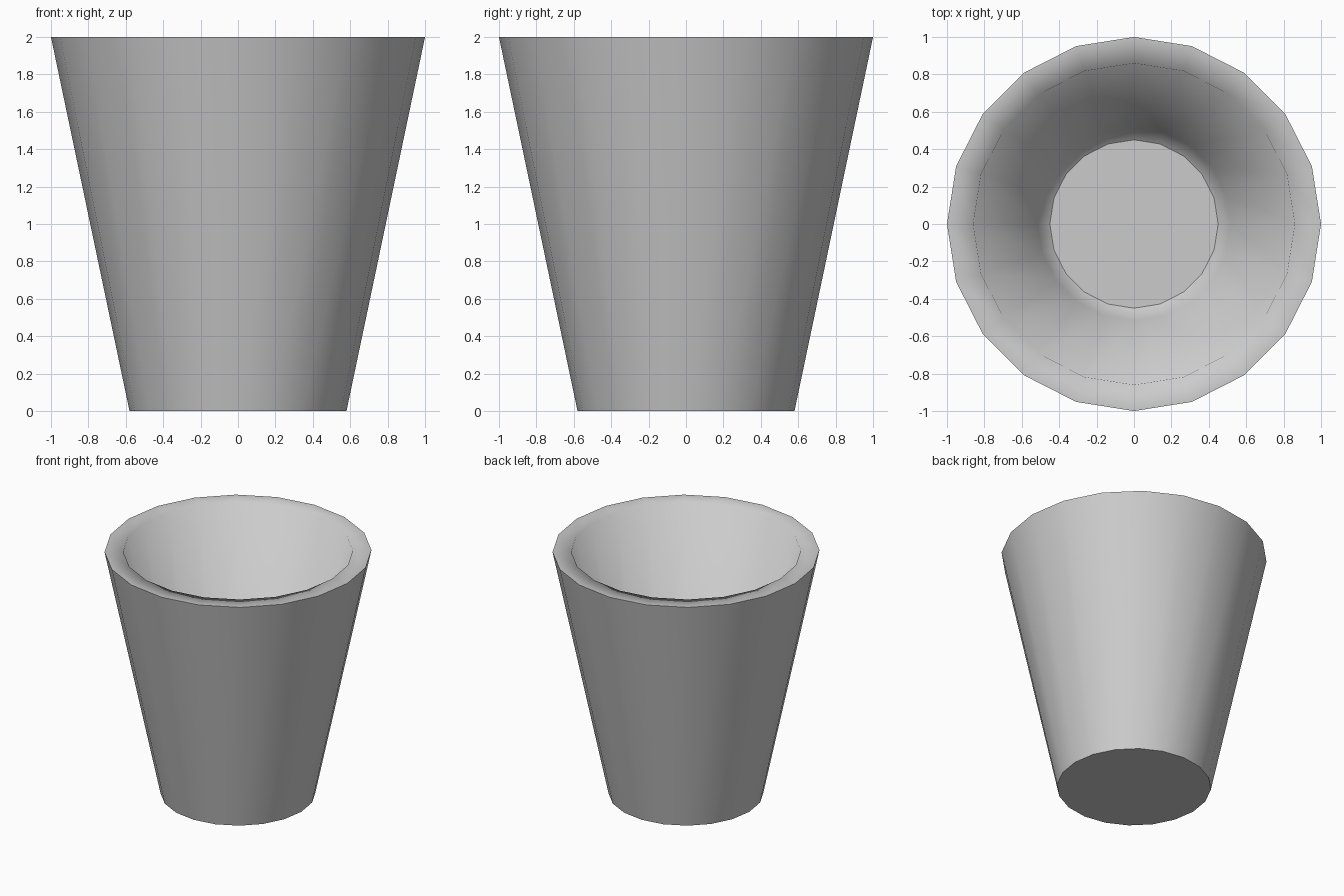
import bpy, bmesh, math

if "Cube" in bpy.data.objects:
    bpy.data.objects.remove(bpy.data.objects["Cube"])

SIDES = 20
# (radius, height): underside, outer wall, flat rim, inner wall, softened floor corner
PROFILE = [(0.58, 0.0), (1.0, 2.0), (0.86, 2.0), (0.515, 0.19), (0.45, 0.14)]

bm = bmesh.new()
rings = [[bm.verts.new((r * math.cos(2 * math.pi * i / SIDES),
                        r * math.sin(2 * math.pi * i / SIDES), z))
          for i in range(SIDES)] for r, z in PROFILE]

# Walls between neighbouring rings
for a, b in zip(rings, rings[1:]):
    for i in range(SIDES):
        j = (i + 1) % SIDES
        bm.faces.new((a[i], a[j], b[j], b[i]))

# Underside and inner floor
bm.faces.new(rings[0][::-1])
floor = bm.faces.new(rings[-1])
bm.normal_update()
for f in bm.faces:
    f.smooth = True
floor.smooth = False

# Crisp outer rim and base edges; the inner rim edge stays soft
for ring in rings[:2]:
    for i in range(SIDES):
        bm.edges.get((ring[i], ring[(i + 1) % SIDES])).smooth = False

mesh = bpy.data.meshes.new("cup")
bm.to_mesh(mesh)
bm.free()
cup = bpy.data.objects.new("cup", mesh)
bpy.context.collection.objects.link(cup)
